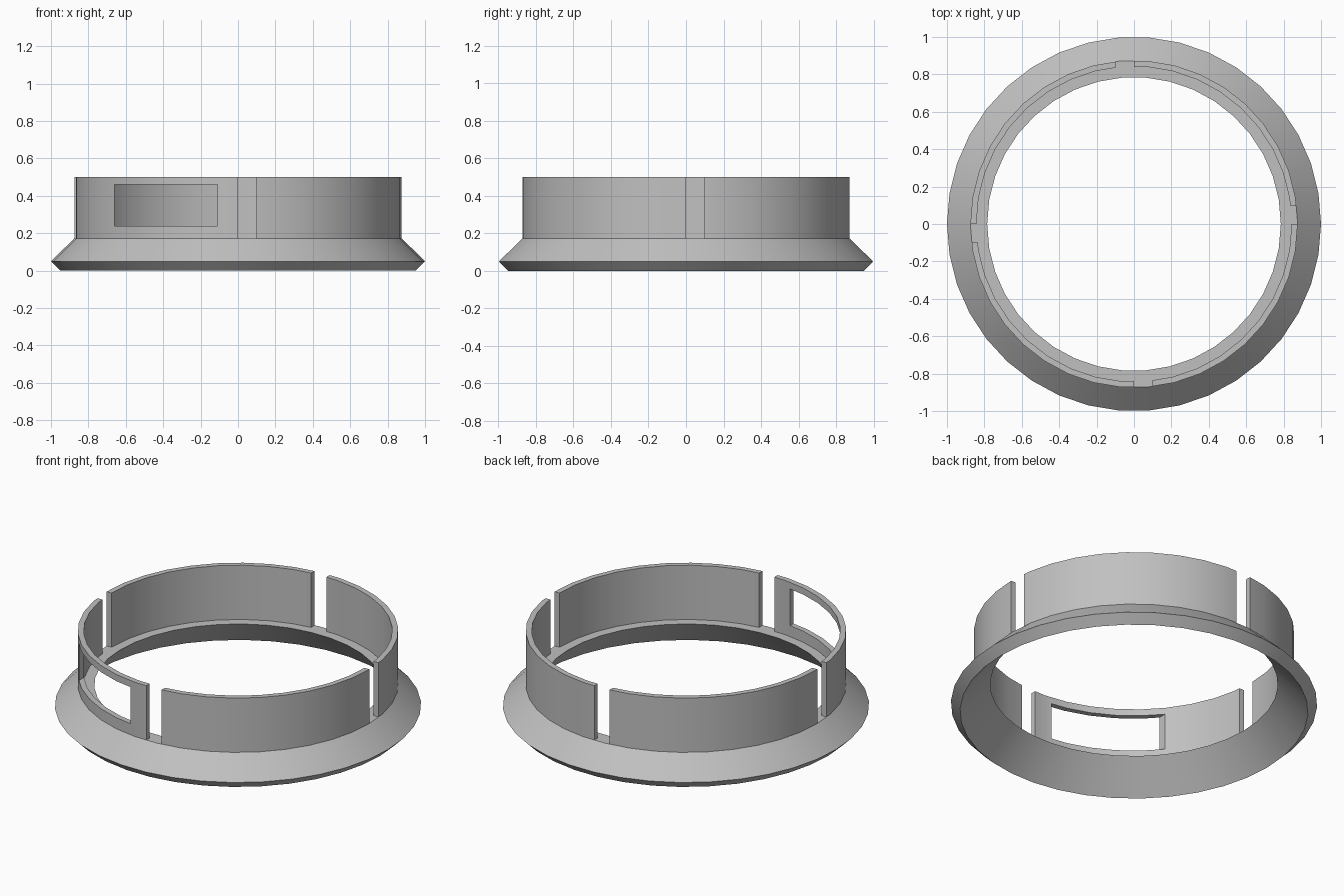
import bpy, bmesh
from math import cos, sin, pi, radians
from mathutils import Matrix, Vector

default = bpy.data.objects.get("Cube")
if default:
    bpy.data.objects.remove(default, do_unlink=True)

SIDES = 38
LEDGE, TOP = 0.173, 0.5

grey = bpy.data.materials.new("plain grey")
grey.use_nodes = True
colour = (0.53, 0.53, 0.53, 1)
grey.diffuse_color = colour
grey.node_tree.nodes["Principled BSDF"].inputs["Base Color"].default_value = colour


def make_object(name, bm):
    bmesh.ops.recalc_face_normals(bm, faces=bm.faces)
    mesh = bpy.data.meshes.new(name)
    bm.to_mesh(mesh)
    bm.free()
    obj = bpy.data.objects.new(name, mesh)
    bpy.context.collection.objects.link(obj)
    mesh.materials.append(grey)
    return obj


def lathe(name, profile):
    """Turn a closed (radius, height) profile around z."""
    bm = bmesh.new()
    rings = []
    for i in range(SIDES):
        a = 2 * pi * i / SIDES
        rings.append([bm.verts.new((r * cos(a), r * sin(a), z)) for r, z in profile])
    n = len(profile)
    for i in range(SIDES):
        a, b = rings[i], rings[(i + 1) % SIDES]
        for j in range(n):
            k = (j + 1) % n
            bm.faces.new((a[j], b[j], b[k], a[k]))
    return make_object(name, bm)


def cut_box(target, low, high, turn=0):
    """Cut a box, turned around z, out of the target."""
    low, high = Vector(low), Vector(high)
    bm = bmesh.new()
    bmesh.ops.create_cube(bm, size=1)
    size = Matrix.Diagonal((*(high - low), 1))
    place = Matrix.Rotation(turn, 4, 'Z') @ Matrix.Translation((low + high) / 2)
    bmesh.ops.transform(bm, matrix=place @ size, verts=bm.verts)
    cutter = make_object("cutter", bm)
    cutter.hide_render = True
    mod = target.modifiers.new("cut", 'BOOLEAN')
    mod.operation = 'DIFFERENCE'
    mod.solver = 'EXACT'
    mod.object = cutter
    bpy.context.view_layer.objects.active = target
    bpy.ops.object.modifier_apply(modifier=mod.name)
    bpy.data.objects.remove(cutter, do_unlink=True)


# Flared skirt with a bevelled rim, hollow cone below and flat ledge on top
skirt = lathe("flared_base", [(0.95, 0), (1, 0.05), (0.875, LEDGE), (0.785, LEDGE)])

# Thin upright wall, split by four slots and opened by one window
wall = lathe("slotted_wall", [(0.875, LEDGE), (0.875, TOP), (0.843, TOP), (0.843, LEDGE)])
for quarter in range(4):
    cut_box(wall, (0, -1.1, 0.1), (0.098, -0.6, 0.6), quarter * pi / 2)
cut_box(wall, (-0.66, -1.1, 0.24), (-0.11, -0.3, 0.46))

# Smooth round faces, crisp edges
bpy.ops.object.select_all(action='DESELECT')
for obj in (skirt, wall):
    obj.select_set(True)
bpy.context.view_layer.objects.active = wall
bpy.ops.object.shade_smooth_by_angle(angle=radians(25))
